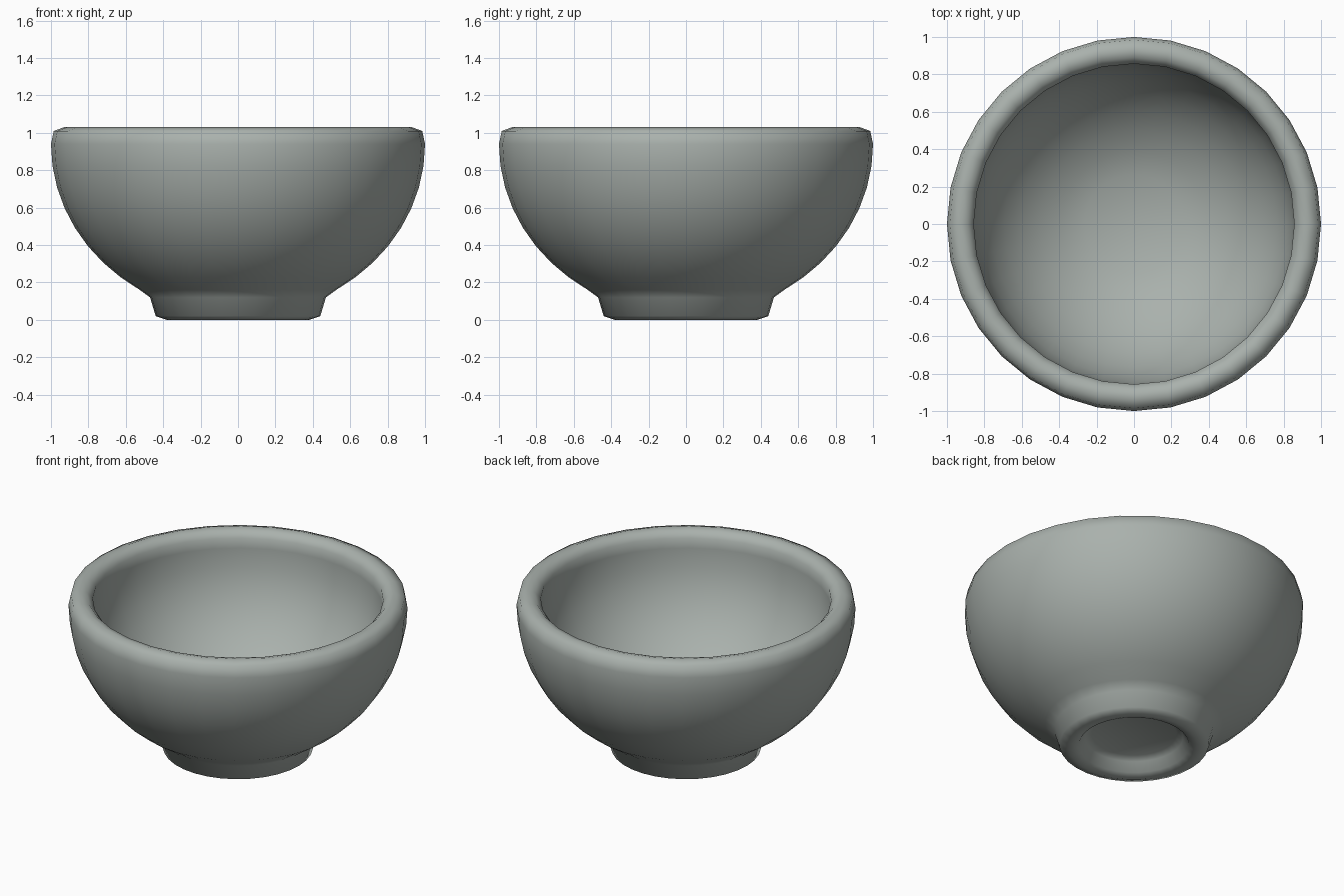
import bpy, bmesh, math

if "Cube" in bpy.data.objects:
    bpy.data.objects.remove(bpy.data.objects["Cube"])

SEG = 32

# Half profile (radius, z): foot recess, foot, outer wall, lip, inner wall, floor
profile = [(0, 0.09), (0.25, 0.09), (0.29, 0.07), (0.325, 0.015), (0.38, 0.0),
           (0.44, 0.02), (0.47, 0.12), (0.525, 0.16)]
for i in range(1, 9):
    t = math.radians(58.6 * (1 - i / 8))
    profile.append((math.cos(t), 0.94 - 0.915 * math.sin(t)))
profile += [(0.985, 1.01), (0.93, 1.03), (0.89, 1.02), (0.857, 0.985)]
for i in range(9):
    t = math.radians(72 * i / 8)
    profile.append((0.857 * math.cos(t), 0.92 - 0.77 * math.sin(t)))
profile.append((0, 0.16))

# Revolve the profile into one closed bowl
bm = bmesh.new()
rings = []
for r, z in profile:
    n = 1 if r == 0 else SEG
    rings.append([bm.verts.new((r * math.cos(2 * math.pi * k / SEG),
                                r * math.sin(2 * math.pi * k / SEG), z))
                  for k in range(n)])
for a, b in zip(rings, rings[1:]):
    for k in range(SEG):
        j = (k + 1) % SEG
        vs = [a[k % len(a)], a[j % len(a)], b[j % len(b)], b[k % len(b)]]
        bm.faces.new(list(dict.fromkeys(vs)))
bmesh.ops.recalc_face_normals(bm, faces=bm.faces)
for f in bm.faces:
    f.smooth = True
mesh = bpy.data.meshes.new("bowl")
bm.to_mesh(mesh)
bm.free()
bowl = bpy.data.objects.new("bowl", mesh)
bpy.context.collection.objects.link(bowl)

# Grey-green glaze
mat = bpy.data.materials.new("grey_green_ceramic")
mat.diffuse_color = (0.40, 0.44, 0.415, 1)
mat.use_nodes = True
mat.node_tree.nodes["Principled BSDF"].inputs["Base Color"].default_value = mat.diffuse_color
mesh.materials.append(mat)
